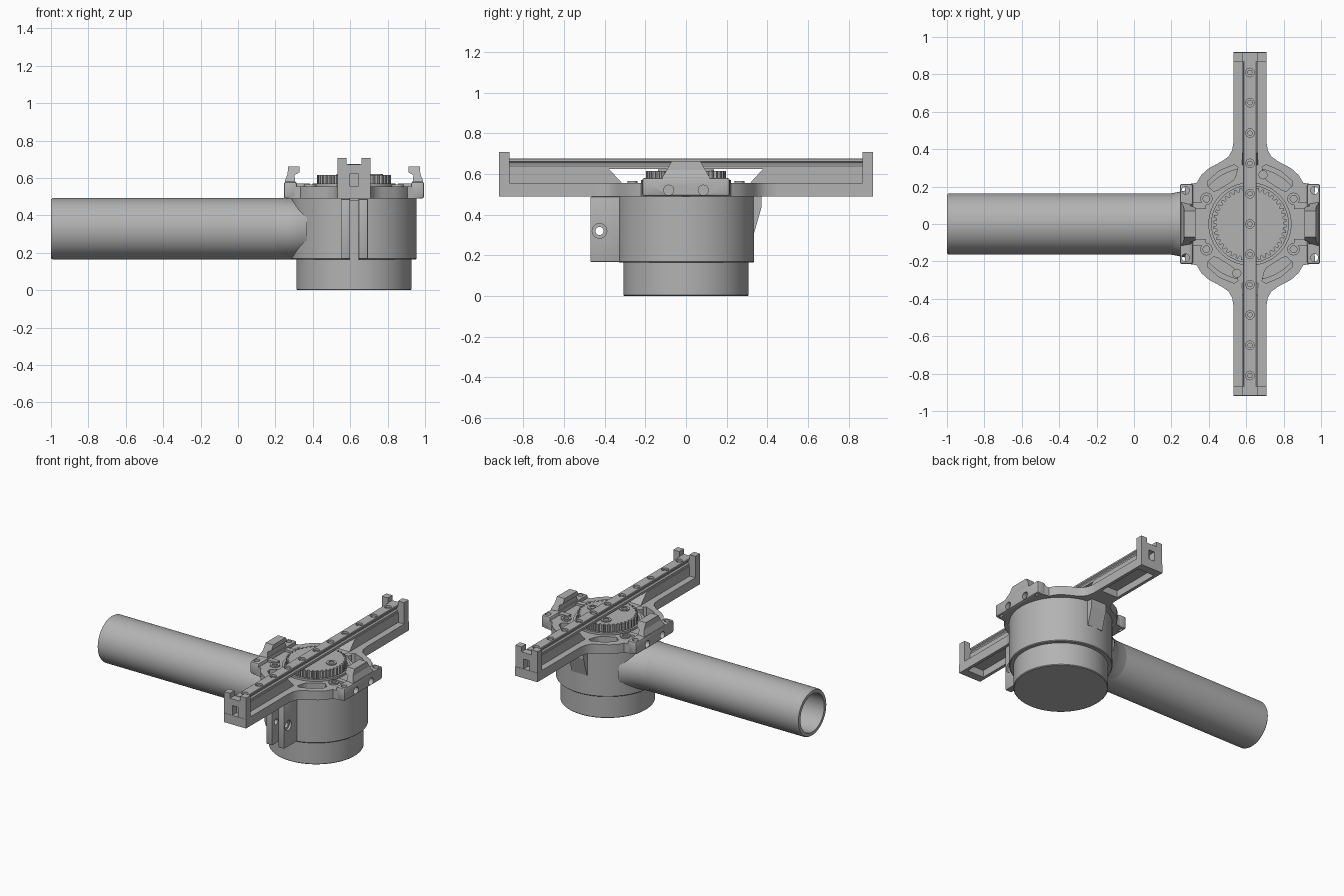
import bpy, bmesh, math
from mathutils import Matrix

cube = bpy.data.objects.get("Cube")
if cube:
    bpy.data.objects.remove(cube, do_unlink=True)

grey = bpy.data.materials.new("machined_grey")
grey.use_nodes = True
tone = (0.45, 0.45, 0.45, 1)
grey.diffuse_color = tone
grey.node_tree.nodes["Principled BSDF"].inputs["Base Color"].default_value = tone

CX = 0.62          # x of the hub axis
BASE = 0.49        # underside of the mounting plate
TOP = 0.555        # upper face of the mounting plate


def finish(name, bm, smooth=False):
    bmesh.ops.remove_doubles(bm, verts=bm.verts, dist=1e-5)
    bmesh.ops.recalc_face_normals(bm, faces=bm.faces)
    mesh = bpy.data.meshes.new(name)
    bm.to_mesh(mesh)
    bm.free()
    mesh.materials.append(grey)
    ob = bpy.data.objects.new(name, mesh)
    bpy.context.collection.objects.link(ob)
    if smooth:
        shade(ob)
    return ob


def activate(ob):
    bpy.ops.object.select_all(action='DESELECT')
    ob.select_set(True)
    bpy.context.view_layer.objects.active = ob


def shade(ob):
    activate(ob)
    bpy.ops.object.shade_smooth_by_angle(angle=math.radians(30))


def prism(name, pts, lo, hi, axis='z', bevel=0):
    """Extrude a 2D outline along one axis."""
    place = {'z': lambda a, b, c: (a, b, c),
             'y': lambda a, b, c: (a, c, b),
             'x': lambda a, b, c: (c, a, b)}[axis]
    bm = bmesh.new()
    ends = [[bm.verts.new(place(a, b, c)) for a, b in pts] for c in (lo, hi)]
    for end in ends:
        bm.faces.new(end)
    for i in range(len(pts)):
        j = (i + 1) % len(pts)
        bm.faces.new((ends[0][i], ends[0][j], ends[1][j], ends[1][i]))
    if bevel:
        bmesh.ops.bevel(bm, geom=bm.edges[:], offset=bevel, segments=2,
                        profile=0.5, affect='EDGES')
    return finish(name, bm)


def box(name, x0, x1, y0, y1, z0, z1, bevel=0):
    return prism(name, [(x0, y0), (x1, y0), (x1, y1), (x0, y1)], z0, z1, bevel=bevel)


def lathe(name, pts, loc=(CX, 0, 0), closed=False, turn=None, steps=64):
    """Revolve (radius, height) points about z, then turn and place."""
    bm = bmesh.new()
    vs = [bm.verts.new((r, 0, z)) for r, z in pts]
    for a, b in zip(vs, vs[1:] + (vs[:1] if closed else [])):
        if a is not b:
            bm.edges.new((a, b))
    bmesh.ops.spin(bm, geom=bm.verts[:] + bm.edges[:], axis=(0, 0, 1), cent=(0, 0, 0),
                   angle=math.tau, steps=steps)
    m = Matrix.Translation(loc)
    if turn:
        m = m @ Matrix.Rotation(math.pi / 2, 4, turn)
    bmesh.ops.transform(bm, matrix=m, verts=bm.verts)
    return finish(name, bm, True)


def rod(name, r, z0, z1, loc=(CX, 0, 0), turn=None, steps=24):
    return lathe(name, [(0, z0), (r, z0), (r, z1), (0, z1)], loc, False, turn, steps)


def cut(target, *cutters):
    for c in cutters:
        c.hide_render = True
        mod = target.modifiers.new("cut", 'BOOLEAN')
        mod.operation, mod.solver, mod.object = 'DIFFERENCE', 'EXACT', c
        activate(target)
        bpy.ops.object.modifier_apply(modifier=mod.name)
        bpy.data.objects.remove(c, do_unlink=True)
    shade(target)


def polar(r, deg):
    a = math.radians(deg)
    return CX + r * math.cos(a), r * math.sin(a)


# Motor can and clamp collar
lathe("motor_can", [(0, 0), (0.302, 0), (0.307, 0.005), (0.307, 0.48), (0, 0.48)], steps=96)
collar = lathe("clamp_collar", [(0.3, 0.165), (0.33, 0.165), (0.335, 0.17),
                                (0.335, BASE), (0.3, BASE)], closed=True, steps=96)
cut(collar, box("slit_cutter", CX - 0.02, CX + 0.025, -0.5, -0.2, 0.1, 0.6))

# Clamp tabs with a counterbored cross bolt hole
for name, x0, x1, face in (("right", 0.55, 0.60, 0.55), ("left", 0.645, 0.695, 0.695)):
    tab = box("clamp_tab_" + name, x0, x1, -0.47, -0.29, 0.167, 0.488, 0.006)
    cut(tab, rod("bolt_cutter", 0.02, -0.2, 0.2, (CX, -0.425, 0.32), 'Y'),
        rod("bore_cutter", 0.036, -0.015, 0.015, (face, -0.425, 0.32), 'Y'))

# Tapered rib on the back of the collar
prism("back_rib", [(0.3, BASE), (0.372, BASE), (0.372, 0.44), (0.335, 0.31), (0.3, 0.31)],
      CX - 0.07, CX + 0.05, 'x')

# Hollow side tube and its blend into the collar
lathe("side_tube", [(0.135, -1), (0.158, -1), (0.164, -0.99), (0.164, 0.36),
                    (0, 0.36), (0, 0.25), (0.135, 0.25)],
      (0, 0, 0.328), True, 'Y')
bm = bmesh.new()
rings = []
for x, w in ((0.2, 0.164), (0.27, 0.178), (0.32, 0.20), (0.37, 0.24)):
    rings.append([bm.verts.new((x, w * math.cos(t * math.tau / 48),
                                0.328 + 0.162 * math.sin(t * math.tau / 48)))
                  for t in range(48)])
for a, b in zip(rings, rings[1:]):
    for i in range(48):
        j = (i + 1) % 48
        bm.faces.new((a[i], a[j], b[j], b[i]))
finish("tube_blend", bm, True)

# Mounting plate, one quarter of the outline mirrored round the hub
quarter = [(0.34, 0.1), (0.35, 0.21), (0.285, 0.22), (0.26, 0.262), (0.22, 0.298),
           (0.15, 0.335), (0.115, 0.36), (0.095, 0.395), (0.088, 0.44)]
half = quarter + [(-x, y) for x, y in reversed(quarter)]
outline = half + [(x, -y) for x, y in reversed(half)]
plate = prism("mounting_plate", [(CX + x, y) for x, y in outline], BASE, TOP)
for mid in (60, 120, 240, 300):
    # the slots mirror about both axes
    s = 1 if mid in (60, 240) else -1
    slot = [polar(r, mid + s * d) for r, d in
            ((0.262, -18), (0.25, -14), (0.245, 0), (0.25, 9), (0.265, 13), (0.31, 18),
             (0.328, 15), (0.328, 0), (0.322, -14), (0.305, -18))]
    cut(plate, prism("slot_cutter", slot, BASE - 0.1, TOP + 0.1))
cut(plate, rod("centre_cutter", 0.208, 0.4, 0.7, steps=64))
lathe("hub_ring", [(0.205, BASE), (0.222, BASE), (0.222, 0.57), (0.205, 0.57)], closed=True)


def screw(name, x, y, z, r, base):
    """Raised socket head with a recess."""
    lathe(name, [(0, base), (r, base), (r, z), (r * 0.55, z), (r * 0.55, z - 0.015),
                 (0, z - 0.015)], (x, y, 0), steps=20)


for sx in (-1, 1):
    for sy in (-1, 1):
        screw("plate_screw", CX + sx * 0.233, sy * 0.135, 0.565, 0.033, 0.5)
for sy in (-1, 1):
    rod("locating_pin", 0.024, 0.5, 0.565, (CX + sy * 0.07, sy * 0.263, 0))

# Side ears and hooked clips on both sides
for side, s in (("left", 1), ("right", -1)):
    xa, xb = sorted((CX + s * 0.375, CX + s * 0.305))
    ear = box("ear_" + side, xa, xb, -0.215, 0.215, BASE, 0.58, 0.012)
    for y in (-0.18, 0.18):
        cut(ear, rod("ear_cutter", 0.02, 0.4, 0.7, (CX + s * 0.345, y, 0)))
    for y in (-0.085, 0.085):
        cut(ear, rod("side_cutter", 0.025, -0.03, 0.03, (CX + s * 0.375, y, 0.52), 'Y'))
    hook = [(0.37, 0.55), (0.37, 0.585), (0.355, 0.62), (0.352, 0.662), (0.292, 0.662),
            (0.292, 0.63), (0.318, 0.615), (0.31, 0.55)]
    clip = prism("clip_" + side, [(CX + s * x, z) for x, z in hook], -1, 1, 'y')
    for v in clip.data.vertices:
        v.co.y *= 0.115 - max(0, v.co.z - 0.585) * 0.58
    for sy in (-1, 1):
        y0, y1 = sorted((sy * 0.08, sy * 0.115))
        xa, xb = sorted((CX + s * 0.235, CX + s * 0.32))
        box("clip_brace_" + side, xa, xb, y0, y1, 0.54, 0.57)

# Toothed gear with three screws
teeth = 40
gear_outline = []
for i in range(teeth):
    for r, f in ((0.18, 0), (0.18, 0.3), (0.197, 0.45), (0.197, 0.85)):
        gear_outline.append(polar(r, (i + f) * 360 / teeth))
prism("gear", gear_outline, 0.5, 0.615)
for deg in (0, 120, 240):
    x, y = polar(0.12, deg)
    screw("gear_screw", x, y, 0.622, 0.034, 0.6)

# Arms with a web, pocketed underside and notched end posts
for side, s in (("back", 1), ("front", -1)):
    def span(a, b):
        return sorted((s * a, s * b))
    arm = box("arm_base_" + side, CX - 0.088, CX + 0.088, *span(0.36, 0.92), BASE, TOP)
    cut(arm, box("pocket_cutter", CX - 0.066, CX + 0.066, *span(0.49, 0.86), 0.4, 0.54))
    prism("arm_web_" + side, [(s * 0.31, 0.55), (s * 0.38, 0.626), (s * 0.87, 0.626),
                              (s * 0.87, 0.55)], CX - 0.042, CX + 0.042, 'x')
    post = box("end_post_" + side, CX - 0.088, CX + 0.088, *span(0.867, 0.918), BASE, 0.708)
    cut(post, box("notch_cutter", CX - 0.04, CX + 0.04, *span(0.8, 1), 0.672, 0.8),
        box("window_cutter", CX - 0.022, CX + 0.022, *span(0.8, 1), 0.55, 0.625))

# Guide rail with a waisted section and counterbored holes
right = [(0.036, 0.624), (0.036, 0.64), (0.027, 0.648), (0.027, 0.655), (0.036, 0.662),
         (0.036, 0.673), (0.033, 0.676)]
section = right + [(-x, z) for x, z in reversed(right)]
rail = prism("guide_rail", [(CX + x, z) for x, z in section], -0.868, 0.868, 'y')
for i in range(-5, 6):
    cut(rail, rod("hole_cutter", 0.023, 0.655, 0.7, (CX, i * 0.162, 0), steps=20))
    lathe("rail_bolt", [(0, 0.65), (0.014, 0.65), (0.014, 0.667), (0, 0.667)],
          (CX, i * 0.162, 0), steps=12)
